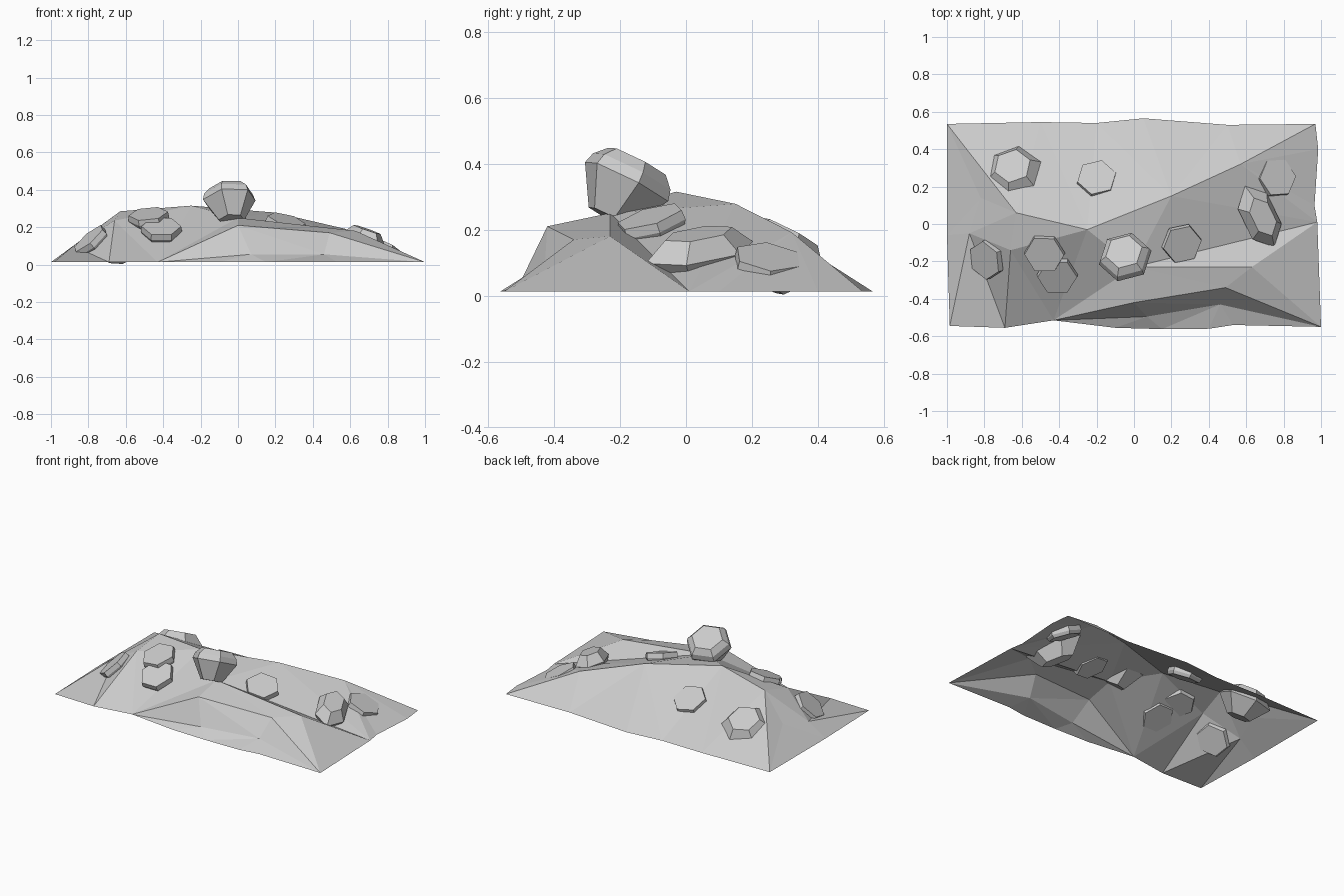
import bpy, bmesh, math
from mathutils import Vector, Matrix
from mathutils.geometry import delaunay_2d_cdt

if "Cube" in bpy.data.objects:
    bpy.data.objects.remove(bpy.data.objects["Cube"])

B = 0.013  # height of the mound's open rim


def make_object(name, bm):
    me = bpy.data.meshes.new(name)
    bm.to_mesh(me)
    bm.free()
    ob = bpy.data.objects.new(name, me)
    bpy.context.collection.objects.link(ob)
    return ob


# Mound: rim outline plus ridge points, triangulated from above along its creases
rim = [(-1, .535), (-1, -.06), (-.985, -.545), (-.69, -.555), (-.43, -.515), (-.1, -.555),
       (.15, -.562), (.4, -.56), (.53, -.54), (1, -.55), (.98, .01), (.965, .1), (.985, .4),
       (.97, .535), (.5, .53), (.05, .565), (-.2, .54), (-.5, .545)]
inner = [(-.88, -.05, .1), (-.82, .14, .14), (-.63, .06, .285), (-.66, -.14, .235),
         (-.25, -.03, .315), (.2, .15, .278), (.57, .32, .192), (0, -.42, .21),
         (.49, -.34, .17), (.46, -.43, .055), (.07, -.495, .055), (.63, -.23, .18), (0, -.23, .25)]
pts = [(x, y, B) for x, y in rim] + inner
n = len(rim)
A, C, P, L, T, R, E, F1, F2, G2, G1, S, M = range(n, n + 13)
edges = [(i, (i + 1) % n) for i in range(n)]
edges += [(A, 1), (A, 2), (A, 3), (A, L), (A, C), (L, 3), (L, 4), (L, P), (C, 0), (C, P), (P, 0),
          (P, T), (L, T), (T, M), (T, R), (R, E), (E, 12), (E, 13), (E, 10), (R, 10), (R, M), (M, 10),
          (M, S), (S, 10), (S, F2), (F2, 9), (M, F1), (M, 4), (F1, F2), (F1, 4), (F1, G1), (4, G1),
          (G1, G2), (G2, 9), (F2, G2), (F1, G2), (P, 17), (T, 16), (R, 15), (E, 14), (T, 17)]
co, _, tris, orig, _, _ = delaunay_2d_cdt([Vector(p[:2]) for p in pts], edges, [], 1, 1e-5)
bm = bmesh.new()
vs = [bm.verts.new((c.x, c.y, pts[o[0]][2] if o else B)) for c, o in zip(co, orig)]
for t in tris:
    bm.faces.new([vs[i] for i in t])
bmesh.ops.recalc_face_normals(bm, faces=bm.faces)
if sum(f.normal.z for f in bm.faces) < 0:
    bmesh.ops.reverse_faces(bm, faces=bm.faces)
make_object("mound", bm)


def stone(name, centre, normal, rings, spin=0, stretch=1.0):
    """Six-sided stone: rings of (radius, height) stacked along a tilted axis."""
    nrm = Vector(normal).normalized()
    tilt = Vector((0, 0, 1)).rotation_difference(nrm).to_matrix()
    mat = tilt @ Matrix.Rotation(math.radians(spin), 3, 'Z')
    bm = bmesh.new()
    loops = []
    for r, h in rings:
        loops.append([bm.verts.new(Vector(centre) + mat @ Vector(
            (r * stretch * math.cos(k * math.pi / 3), r * math.sin(k * math.pi / 3), h)))
            for k in range(6)])
    bm.faces.new(loops[0][::-1])
    bm.faces.new(loops[-1])
    for a, b in zip(loops, loops[1:]):
        for k in range(6):
            j = (k + 1) % 6
            bm.faces.new((a[k], a[j], b[j], b[k]))
    return make_object(name, bm)


# Three boulders
stone("summit_boulder", (-.047, -.18, .345), (-.1, .45, .89),
      [(.07, -.12), (.145, 0), (.135, .035), (.1, .07)], 15)
stone("back_left_boulder", (-.65, .31, .195), (-.1, .45, .89),
      [(.075, -.18), (.165, -.075), (.1, 0)], 20)
stone("right_boulder", (.675, .04, .14), (.3, -.05, .95),
      [(.06, -.11), (.105, -.01), (.065, .05)], 117, 1.75)

# Flat hexagonal stones: centre of top face, facing direction, spin
slabs = [((-.48, -.165, .272), (-.1, -.33, .93), 0),
         ((-.41, -.285, .205), (0, -.48, .87), 0),
         ((-.80, -.195, .14), (-.65, -.25, .75), 30),
         ((-.2, .25, .19), (0, .46, .88), 15),
         ((.77, .25, .118), (.4, .12, .9), 5),
         ((.26, -.11, .24), (.25, -.28, .93), 10)]
for i, (c, nrm, spin) in enumerate(slabs):
    stone(f"flat_stone_{i + 1}", c, nrm, [(.1, -.05), (.11, -.03), (.106, 0)], spin)
